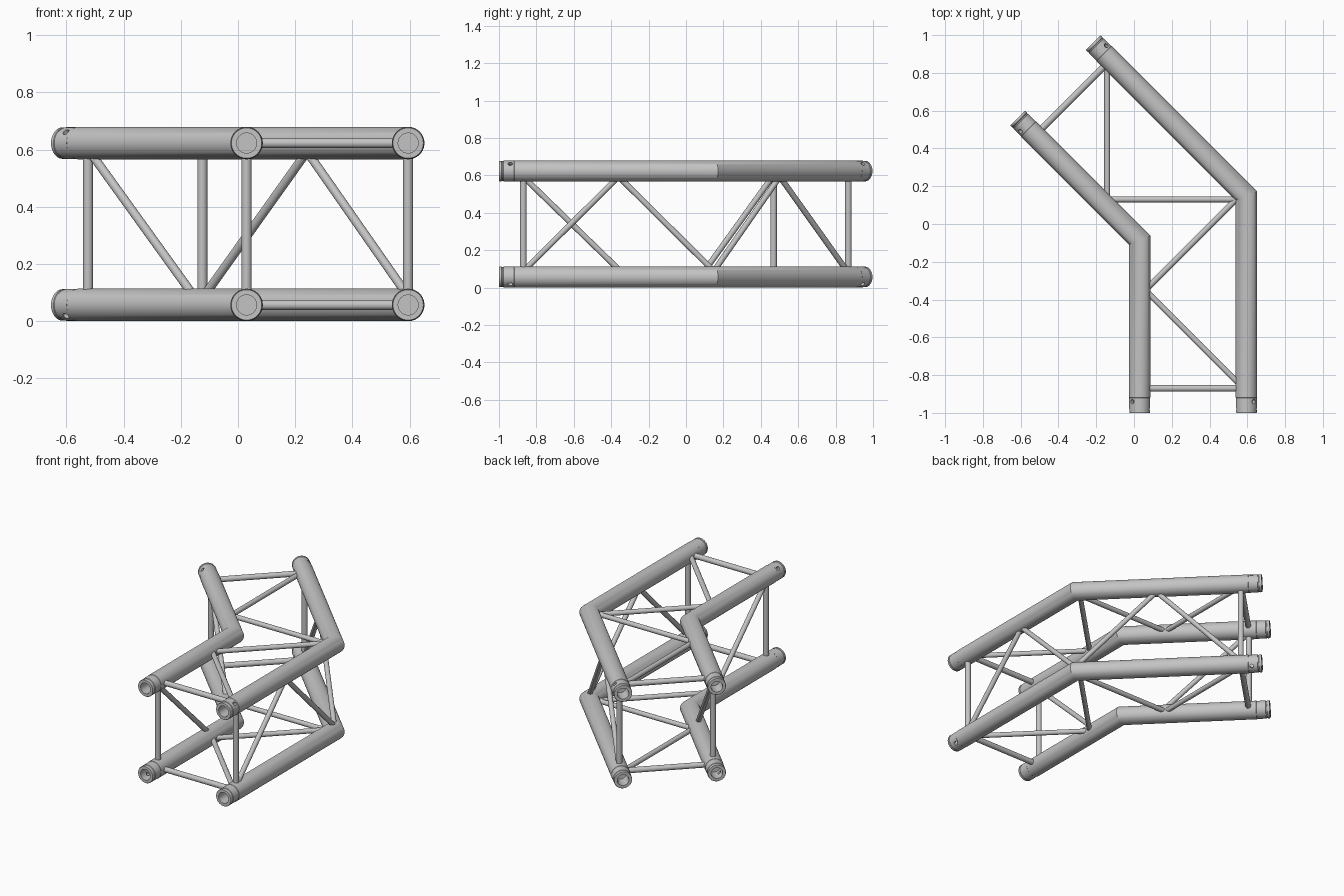
import bpy, bmesh, math
from mathutils import Vector

cube = bpy.data.objects.get("Cube")
if cube:
    bpy.data.objects.remove(cube, do_unlink=True)

# Single aluminium colour
metal = bpy.data.materials.new("aluminium_grey")
metal.use_nodes = True
grey = (0.55, 0.55, 0.55, 1)
metal.diffuse_color = grey
metal.node_tree.nodes["Principled BSDF"].inputs["Base Color"].default_value = grey

R = 0.057                       # chord tube radius
LOW, HIGH = R, 0.623            # chord heights
FRONT = -1.0
BRACE_GAP = 0.13                # end frame distance from the tube ends
BEND = {"inner": Vector((0.03, -0.086, 0)), "outer": Vector((0.595, 0.148, 0))}
BACK = Vector((-1, 1, 0)).normalized()
SIDE = Vector((1, 1, 0)).normalized()
X, Y, Z = Vector((1, 0, 0)), Vector((0, 1, 0)), Vector((0, 0, 1))
SEGS = 40


def finish(name, bm):
    bmesh.ops.recalc_face_normals(bm, faces=bm.faces)
    mesh = bpy.data.meshes.new(name)
    bm.to_mesh(mesh)
    bm.free()
    obj = bpy.data.objects.new(name, mesh)
    bpy.context.collection.objects.link(obj)
    mesh.materials.append(metal)
    bpy.ops.object.select_all(action='DESELECT')
    obj.select_set(True)
    bpy.context.view_layer.objects.active = obj
    return obj


def smooth(obj):
    bpy.ops.object.select_all(action='DESELECT')
    obj.select_set(True)
    bpy.context.view_layer.objects.active = obj
    bpy.ops.object.shade_smooth_by_angle(angle=math.radians(30))


def add_rod(bm, a, b, radius, segs=20):
    made = bmesh.ops.create_cone(bm, cap_ends=True, segments=segs, radius1=radius,
                                 radius2=radius, depth=(b - a).length)
    turn = (b - a).to_track_quat('Z', 'Y').to_matrix()
    bmesh.ops.rotate(bm, verts=made["verts"], matrix=turn)
    bmesh.ops.translate(bm, verts=made["verts"], vec=(a + b) / 2)


def rod(name, a, b, radius):
    bm = bmesh.new()
    add_rod(bm, a, b, radius)
    smooth(finish(name, bm))


def front_pt(chord, y, z):
    return Vector((BEND[chord].x, y, z))


def leg_length(chord):
    return BEND[chord].y - FRONT


def back_pt(chord, t, z):
    """Point on the angled leg, t from the bend."""
    return BEND[chord] + BACK * t + Z * z


# Tube end: distance from the end, radius (bore, rim, groove, collar, tube)
END = [(0.09, 0.035), (0, 0.035), (0, 0.053), (0.003, 0.055), (0.014, 0.055),
       (0.016, 0.053), (0.022, 0.053), (0.024, 0.0555), (0.08, 0.0555), (0.082, R)]


def chord_tube(name, chord, z):
    bm = bmesh.new()
    axis = BEND[chord] + Z * z
    length = leg_length(chord)

    def ring(centre, side, radius, shear=0):
        verts = []
        for i in range(SEGS):
            a = 2 * math.pi * i / SEGS
            u, w = radius * math.cos(a), radius * math.sin(a)
            verts.append(bm.verts.new(centre + side * u + Z * w + Y * u * shear))
        return verts

    rings = [ring(axis - Y * (length - d), X, r) for d, r in END]
    rings.append(ring(axis, X, R, math.tan(math.pi / 8)))       # mitred bend
    rings += [ring(axis + BACK * (length - d), SIDE, r) for d, r in reversed(END)]
    for a, b in zip(rings, rings[1:]):
        for i in range(SEGS):
            j = (i + 1) % SEGS
            bm.faces.new((a[i], a[j], b[j], b[i]))
    bm.faces.new(rings[0])
    bm.faces.new(rings[-1])
    tube = finish(name, bm)

    # Pin holes point diagonally away from the middle of the truss
    out = 1 if chord == "outer" else -1
    up = 1 if z > 0.3 else -1
    cut = bmesh.new()
    inset = 0.06
    for centre, side in ((axis - Y * (length - inset), X),
                         (axis + BACK * (length - inset), SIDE)):
        way = (side * out + Z * up).normalized()
        add_rod(cut, centre + way * 0.02, centre + way * 0.08, 0.012, 16)
    cutter = finish("pin_hole_cutter", cut)
    cutter.hide_render = True
    bpy.context.view_layer.objects.active = tube
    mod = tube.modifiers.new("pin_holes", 'BOOLEAN')
    mod.operation = 'DIFFERENCE'
    mod.solver = 'EXACT'
    mod.object = cutter
    bpy.ops.object.modifier_apply(modifier=mod.name)
    bpy.data.objects.remove(cutter, do_unlink=True)
    smooth(tube)


POST, DIAG = 0.0175, 0.0155
for level, z in (("lower", LOW), ("upper", HIGH)):
    for chord in BEND:
        chord_tube(f"{level}_{chord}_chord", chord, z)

    # Horizontal end braces and zigzag in the top and bottom planes
    y = FRONT + BRACE_GAP
    rod(f"{level}_front_brace", front_pt("inner", y, z), front_pt("outer", y, z), POST)
    rod(f"{level}_back_brace", back_pt("inner", leg_length("inner") - BRACE_GAP, z),
        back_pt("outer", leg_length("outer") - BRACE_GAP, z), POST)
    knee = Vector((0.06, -0.35, z))
    rod(f"{level}_front_diagonal", Vector((0.57, -0.86, z)), knee, DIAG)
    rod(f"{level}_middle_diagonal", knee, Vector((0.57, 0.16, z)), DIAG)
    turn = Vector((-0.142, 0.13, z))
    rod(f"{level}_bend_brace", turn, Vector((0.57, 0.13, z)), DIAG)
    rod(f"{level}_back_diagonal", turn, Vector((-0.142, 0.86, z)), DIAG)

# Upright posts at both ends
for chord in BEND:
    rod(f"front_{chord}_post", front_pt(chord, FRONT + BRACE_GAP, LOW),
        front_pt(chord, FRONT + BRACE_GAP, HIGH), POST)
    t = leg_length(chord) - BRACE_GAP
    rod(f"back_{chord}_post", back_pt(chord, t, LOW), back_pt(chord, t, HIGH), POST)

# Side diagonals, trimmed to just inside the chord tubes
lo, hi = LOW + 0.04, HIGH - 0.04
rod("outer_side_diagonal_1", front_pt("outer", -0.86, lo), front_pt("outer", -0.37, hi), DIAG)
rod("outer_side_diagonal_2", front_pt("outer", -0.35, hi), front_pt("outer", 0.14, lo), DIAG)
rod("outer_side_diagonal_3", back_pt("outer", 0.01, lo), back_pt("outer", 0.49, hi), DIAG)
rod("outer_side_diagonal_4", back_pt("outer", 0.51, hi), back_pt("outer", 1.0, lo), DIAG)
rod("inner_side_diagonal_1", front_pt("inner", -0.86, hi), front_pt("inner", -0.36, lo), DIAG)
rod("inner_side_diagonal_2", back_pt("inner", 0.27, lo), back_pt("inner", 0.765, hi), DIAG)
